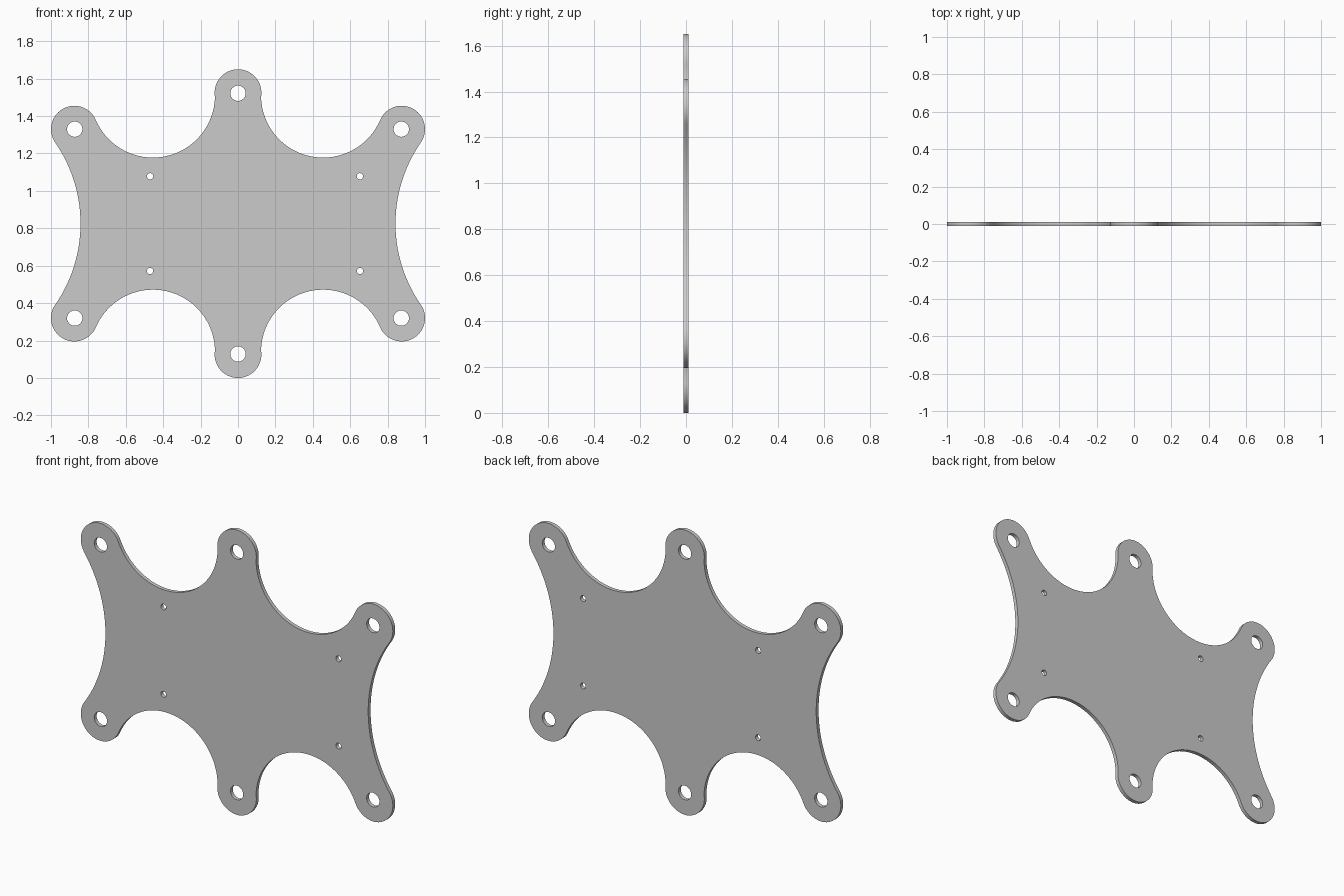
import bpy, bmesh
from math import sin, cos, radians, atan2, degrees, hypot

if "Cube" in bpy.data.objects:
    bpy.data.objects.remove(bpy.data.objects["Cube"])

MID = 0.825          # height of the plate's centre
THICK = 0.022
LOBE_R = 0.125
TOP = (0.0, 0.70)        # lobe and scallop centres, relative to the plate centre
SCALLOP = (0.455, 0.685)
CORNER = (0.875, 0.505)
SIDE = (1.603, 0.0)


def arc(c, r, a0, a1, n):
    angles = [radians(a0 + (a1 - a0) * i / n) for i in range(n + 1)]
    return [(c[0] + r * cos(a), c[1] + r * sin(a)) for a in angles]


def heading(a, b):
    return degrees(atan2(b[1] - a[1], b[0] - a[0]))


def gap(a, b):
    return hypot(b[0] - a[0], b[1] - a[1]) - LOBE_R


# One quarter of the outline: tangent arcs from top lobe to waist
h1 = heading(TOP, SCALLOP)
h2 = heading(SCALLOP, CORNER)
h3 = heading(CORNER, SIDE)
quarter = arc(TOP, LOBE_R, 90, h1, 16)
quarter += arc(SCALLOP, gap(SCALLOP, CORNER), 180 + h1, 360 + h2, 36)[1:]
quarter += arc(CORNER, LOBE_R, 180 + h2, h3, 28)[1:]
quarter += arc(SIDE, gap(CORNER, SIDE), 180 + h3, 180, 14)[1:]

# Mirror to the full outline
right = quarter + [(x, -z) for x, z in reversed(quarter[:-1])]
outline = right + [(-x, z) for x, z in reversed(right[1:-1])]

# Bolt holes in the lobes and four small mounting holes
loops = [outline]
for s in (-1, 1):
    loops.append(arc((0, s * 0.697), 0.041, 0, 360, 32)[:-1])
    for x in (-0.873, 0.873):
        loops.append(arc((x, s * 0.505), 0.041, 0, 360, 32)[:-1])
    for x in (-0.47, 0.652):
        loops.append(arc((x, s * 0.253), 0.017, 0, 360, 20)[:-1])

# Filled, extruded profile standing upright
curve = bpy.data.curves.new("mounting_plate", 'CURVE')
curve.dimensions = '2D'
curve.fill_mode = 'BOTH'
curve.extrude = THICK / 2
for pts in loops:
    sp = curve.splines.new('POLY')
    sp.points.add(len(pts) - 1)
    for p, (x, z) in zip(sp.points, pts):
        p.co = (x, z, 0, 1)
    sp.use_cyclic_u = True
plate = bpy.data.objects.new("mounting_plate", curve)
bpy.context.collection.objects.link(plate)
plate.location = (0, 0, MID)
plate.rotation_euler = (radians(90), 0, 0)
bpy.context.view_layer.objects.active = plate
plate.select_set(True)
bpy.ops.object.convert(target='MESH')
plate = bpy.context.object

# Weld caps to the rim, smooth the curved walls
bm = bmesh.new()
bm.from_mesh(plate.data)
bmesh.ops.remove_doubles(bm, verts=bm.verts, dist=0.0001)
bmesh.ops.recalc_face_normals(bm, faces=bm.faces)
bm.to_mesh(plate.data)
bm.free()
bpy.ops.object.shade_smooth_by_angle(angle=radians(30))
